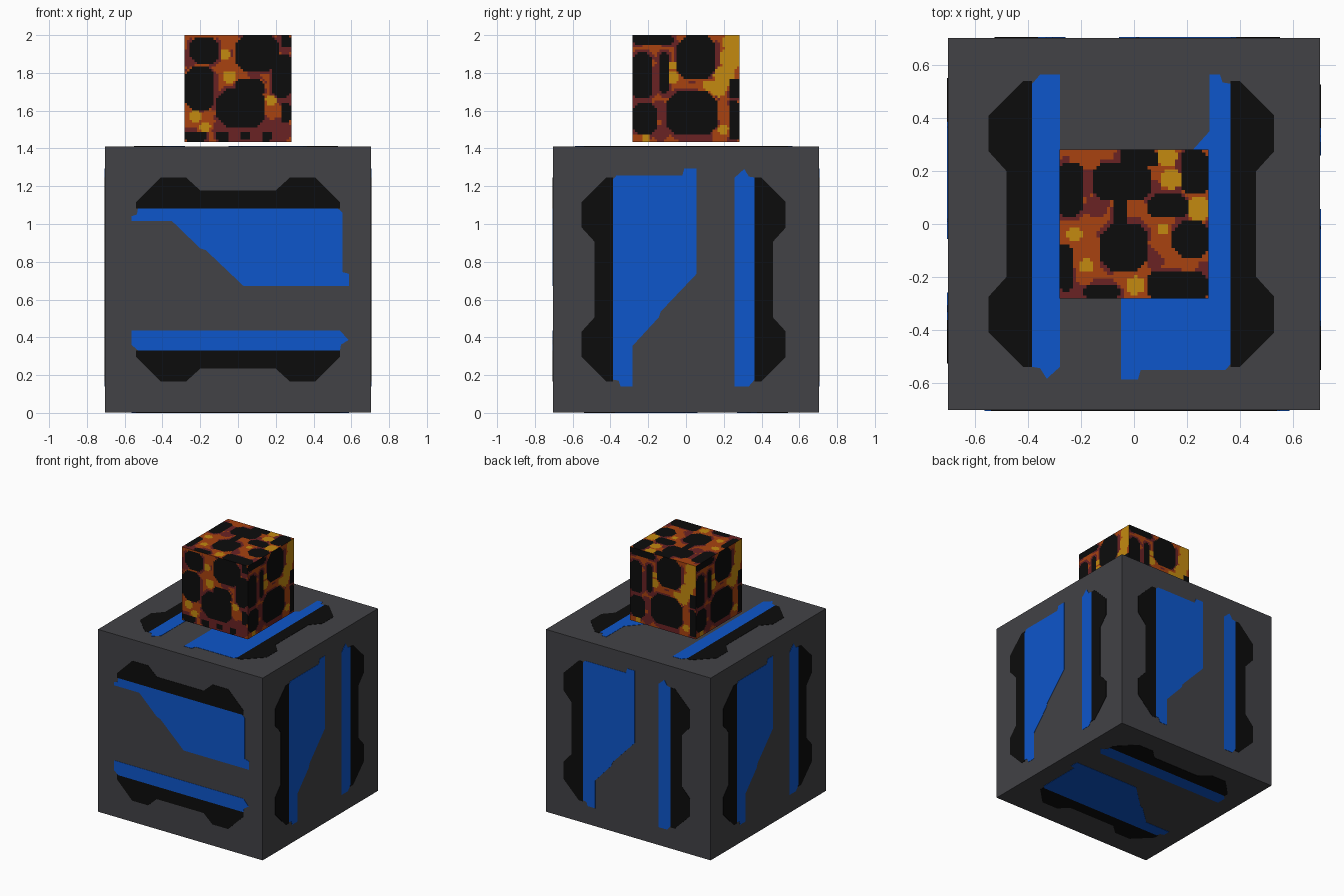
import bpy, bmesh
from mathutils import Vector, noise

if "Cube" in bpy.data.objects:
    bpy.data.objects.remove(bpy.data.objects["Cube"])

X, Y, Z = Vector((1, 0, 0)), Vector((0, 1, 0)), Vector((0, 0, 1))


def material(name, rgb):
    m = bpy.data.materials.new(name)
    lin = [((c / 255 + 0.055) / 1.055) ** 2.4 if c > 10 else c / 255 / 12.92 for c in rgb]
    m.diffuse_color = (*lin, 1)
    m.use_nodes = True
    m.node_tree.nodes["Principled BSDF"].inputs["Base Color"].default_value = m.diffuse_color
    return m


GREY = material("dark grey", (66, 66, 70))
BLACK = material("black", (12, 12, 12))
BLUE = material("blue", (13, 86, 203))
ORANGE = material("ember orange", (168, 66, 16))
RED = material("ember dark red", (106, 34, 36))
YELLOW = material("ember yellow", (196, 138, 16))


def finish(name, bm, mats):
    me = bpy.data.meshes.new(name)
    bm.to_mesh(me)
    bm.free()
    ob = bpy.data.objects.new(name, me)
    for m in mats:
        me.materials.append(m)
    bpy.context.collection.objects.link(ob)
    return ob


# Large base cube
HALF, MID = 0.706, Vector((0, 0, 0.706))
bm = bmesh.new()
bmesh.ops.create_cube(bm, size=2 * (HALF - 0.002))
bmesh.ops.translate(bm, verts=bm.verts, vec=MID)
finish("base_cube", bm, [GREY])


# Thin painted plates on the base cube
def plate(bm, pts, u, v, shift):
    n = u.cross(v)
    verts = [bm.verts.new(MID + u * (a + shift) + v * b + n * (HALF - 0.005)) for a, b in pts]
    face = bm.faces.new(verts)
    face.normal_update()
    if face.normal.dot(n) < 0:
        face.normal_flip()
    top = bmesh.ops.extrude_face_region(bm, geom=[face])["geom"]
    bmesh.ops.translate(bm, verts=[g for g in top if isinstance(g, bmesh.types.BMVert)], vec=n * 0.005)


def panel(name, u, v, narrow, wide, shift):
    # Notched black side guards, mirrored
    half = [(0.375, 0.54), (0.41, 0.54), (0.54, 0.41), (0.54, 0.275), (0.472, 0.2)]
    guard = half + [(a, -b) for a, b in reversed(half)]
    bm = bmesh.new()
    for s in (1, -1):
        plate(bm, [(s * a, b) for a, b in guard], u, v, shift)
    bmesh.ops.recalc_face_normals(bm, faces=bm.faces)
    finish(name + "_guards", bm, [BLACK])
    # Wide blue panel with slanted edge, and narrow blue stripe
    bm = bmesh.new()
    plate(bm, [(-0.375, 0.53), (-0.355, 0.552), (wide - 0.075, 0.552), (wide - 0.065, 0.588),
               (wide, 0.588), (wide, 0.03), (wide - 0.19, -0.17), (wide - 0.2, -0.2), (narrow, -0.35),
               (narrow, -0.565), (-0.335, -0.565), (-0.345, -0.535), (-0.375, -0.53)], u, v, shift)
    plate(bm, [(0.27, 0.54), (0.32, 0.585), (0.345, 0.545), (0.375, 0.54),
               (0.375, -0.53), (0.345, -0.565), (0.27, -0.565)], u, v, shift)
    bmesh.ops.recalc_face_normals(bm, faces=bm.faces)
    finish(name + "_blue_panel", bm, [BLUE])


panel("front", -Z, X, -0.31, 0.035, 0)
panel("right", Y, Z, -0.27, 0.068, -0.012)
panel("back", -X, Z, -0.27, 0.068, -0.012)
panel("left", -Y, Z, -0.27, 0.068, -0.012)
panel("top", -X, -Y, -0.295, 0.04, 0.01)
panel("bottom", Y, X, -0.28, 0.06, 0)

# Ember cube patterns, 0..100 from the top left of a face:
# black crust boxes (x0, y0, x1, y1), yellow spots and red spots (x, y, radius)
FRONT = ([(5, 2, 32, 27), (0, 30, 28, 70), (47, 0, 88, 33), (30, 50, 76, 86), (48, 40, 74, 60),
          (82, 18, 100, 58), (90, 64, 100, 82), (0, 90, 20, 100), (90, 0, 100, 12),
          (52, 90, 62, 97), (72, 90, 82, 100), (30, 90, 42, 100)],
         [(42, 39, 6), (38, 18, 5), (81, 61, 5), (10, 76, 6), (19, 86, 5)],
         [(65, 94, 20), (88, 90, 12), (3, 22, 8), (28, 62, 8), (95, 60, 8), (38, 90, 12)])
SIDE = ([(0, 0, 38, 9), (0, 17, 19, 60), (26, 17, 33, 55), (42, 0, 78, 42), (31, 53, 80, 94),
         (0, 64, 22, 94), (90, 62, 100, 98), (92, 40, 100, 60)],
        [(94, 6, 10), (92, 22, 11), (86, 38, 10), (80, 50, 8), (70, 47, 5),
         (37, 40, 6), (38, 28, 4), (85, 88, 5), (12, 97, 4)],
        [(22, 36, 8), (25, 70, 9), (4, 61, 7), (26, 92, 8), (60, 97, 16)])
TOP = ([(0, 8, 15, 45), (22, 9, 62, 34), (81, 0, 100, 30), (28, 49, 60, 82), (0, 63, 8, 95),
        (17, 90, 40, 100), (58, 82, 100, 100), (76, 48, 100, 72), (60, 30, 86, 46),
        (36, 34, 46, 54), (40, 0, 66, 12)],
       [(72, 5, 7), (75, 20, 7), (93, 40, 8), (10, 57, 5), (18, 78, 5), (51, 91, 6), (69, 53, 4)],
       [(18, 22, 9), (25, 38, 8), (62, 30, 8), (98, 80, 6), (8, 95, 8), (64, 75, 6)])


def box_dist(x, y, box):
    # Chamfered box: negative inside
    x0, y0, x1, y1 = box
    hx, hy = (x1 - x0) / 2, (y1 - y0) / 2
    dx, dy = abs(x - (x0 + x1) / 2) - hx, abs(y - (y0 + y1) / 2) - hy
    cut = 0.5 * min(hx, hy)
    return max(dx, dy, (dx + dy + cut) * 0.7)


def in_spots(x, y, spots):
    return any((x - a) ** 2 + (y - b) ** 2 < r * r for a, b, r in spots)


def ember_index(x, y, pattern):
    crust, hot, dim = pattern
    d = min(box_dist(x, y, b) for b in crust)
    if d < 0:
        return 0
    if in_spots(x, y, hot):
        return 3
    if in_spots(x, y, dim) or (d < 3 and noise.noise(Vector((x, y, 7)) * 0.06) > 0.05):
        return 2
    return 1


# Small floating ember cube
N, R, C = 44, 0.2825, Vector((0, 0, 1.7175))
bm = bmesh.new()
for u, v, pattern in ((X, Z, FRONT), (Y, Z, SIDE), (-X, Z, SIDE), (-Y, Z, SIDE), (X, Y, TOP), (X, -Y, TOP)):
    n = u.cross(v)
    grid = [[bm.verts.new(C + R * (n + u * (2 * i / N - 1) + v * (1 - 2 * j / N)))
             for i in range(N + 1)] for j in range(N + 1)]
    for j in range(N):
        for i in range(N):
            f = bm.faces.new((grid[j + 1][i], grid[j + 1][i + 1], grid[j][i + 1], grid[j][i]))
            f.material_index = ember_index((i + 0.5) * 100 / N, (j + 0.5) * 100 / N, pattern)
bmesh.ops.remove_doubles(bm, verts=bm.verts, dist=0.0005)
finish("ember_cube", bm, [BLACK, ORANGE, RED, YELLOW])
